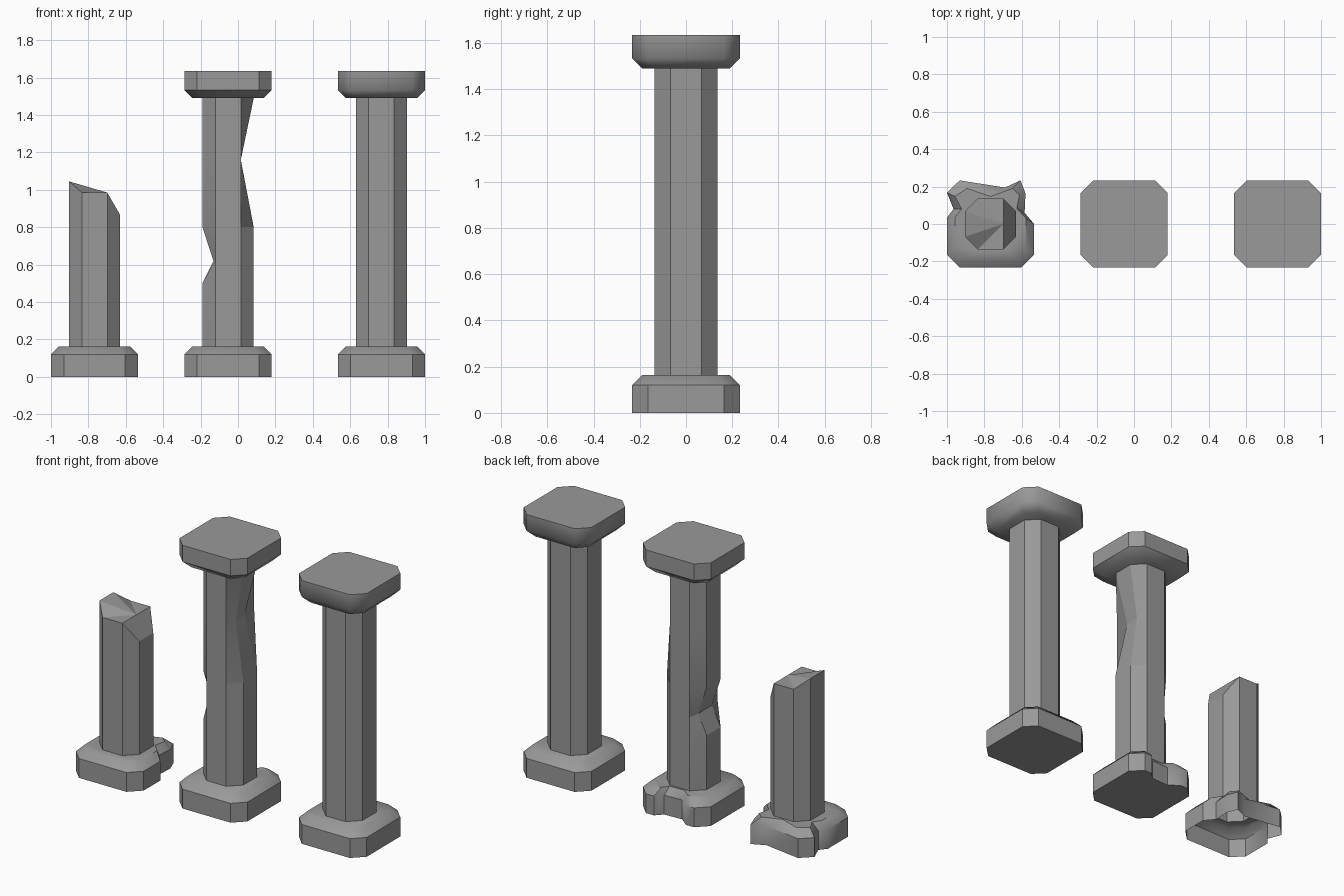
import bpy
import bmesh
import math

cube = bpy.data.objects.get("Cube")
if cube:
    bpy.data.objects.remove(cube, do_unlink=True)

stone = bpy.data.materials.new("grey_stone")
stone.use_nodes = True
GREY = (0.32, 0.32, 0.32, 1)
stone.diffuse_color = GREY
stone.node_tree.nodes["Principled BSDF"].inputs["Base Color"].default_value = GREY

# Heights and half widths shared by the three columns
BASE_RIM, BASE_TOP = 0.12, 0.163
CAP_BOTTOM, CAP_RIM, CAP_TOP = 1.49, 1.533, 1.635


def octagon(half, flat):
    """Square outline with cut corners, anticlockwise from the right side."""
    quarter = [(half, -flat), (half, flat)]
    points = []
    for turn in range(4):
        points += quarter
        quarter = [(-y, x) for x, y in quarter]
    return points


OUTER = octagon(0.233, 0.165)
INNER = octagon(0.19, 0.132)
SHAFT = octagon(0.137, 0.068)


def loft(bm, rings):
    """Join equal rings of 3D points with side faces; return the vertex rings."""
    loops = [[bm.verts.new(p) for p in ring] for ring in rings]
    for low, high in zip(loops, loops[1:]):
        for i in range(len(low)):
            j = (i + 1) % len(low)
            bm.faces.new((low[i], low[j], high[j], high[i]))
    return loops


def level(outline, z):
    return [(x, y, z) for x, y in outline]


def cap(bm, loops):
    bm.faces.new(loops[0][::-1])
    bm.faces.new(loops[-1])


def finish(bm, name, x, angle):
    bm.normal_update()
    mesh = bpy.data.meshes.new(name)
    bm.to_mesh(mesh)
    bm.free()
    mesh.materials.append(stone)
    obj = bpy.data.objects.new(name, mesh)
    obj.location.x = x
    bpy.context.collection.objects.link(obj)
    bpy.ops.object.select_all(action='DESELECT')
    obj.select_set(True)
    bpy.context.view_layer.objects.active = obj
    bpy.ops.object.shade_smooth_by_angle(angle=math.radians(angle))


def solid(name, x, rings, angle=40):
    bm = bmesh.new()
    cap(bm, loft(bm, rings))
    finish(bm, name, x, angle)


def base(name, x, outer=OUTER, inner=INNER):
    solid(name, x, [level(outer, 0), level(outer, BASE_RIM), level(inner, BASE_TOP)])


def capital(name, x, angle=40):
    solid(name, x, [level(INNER, CAP_BOTTOM), level(OUTER, CAP_RIM),
                    level(OUTER, CAP_TOP)], angle)


# Whole column
X_WHOLE, X_WORN, X_BROKEN = 0.767, -0.053, -0.767
base("whole_base", X_WHOLE)
solid("whole_shaft", X_WHOLE, [level(SHAFT, BASE_TOP), level(SHAFT, CAP_BOTTOM)])
capital("whole_capital", X_WHOLE, 50)

# Worn column: base chipped at the back, shaft notched on both sides
chip_outer = [(0.11, 0.233), (0.07, 0.19), (-0.05, 0.185), (-0.11, 0.233)]
chip_inner = [(0.09, 0.19), (0.06, 0.15), (-0.04, 0.147), (-0.09, 0.19)]
base("worn_base", X_WORN, OUTER[:3] + chip_outer + OUTER[3:],
     INNER[:3] + chip_inner + INNER[3:])


def notched(z, side, x, y):
    """Shaft ring whose two corners on one side are pushed inward."""
    return [(x, math.copysign(y, py), z) if px * side > 0.1 else (px, py, z)
            for px, py in SHAFT]


solid("worn_shaft", X_WORN, [
    level(SHAFT, BASE_TOP), level(SHAFT, 0.5), notched(0.62, -1, -0.078, 0.067),
    level(SHAFT, 0.8), notched(1.16, 1, 0.068, 0.045), level(SHAFT, CAP_BOTTOM)], 20)
capital("worn_capital", X_WORN)

# Broken column: hollow base with bites out of three sides
rim = [(0.233, -0.163), (0.233, 0), (0.182, 0.06), (0.187, 0.163), (0.16, 0.233),
       (0.077, 0.195), (-0.165, 0.233), (-0.233, 0.168), (-0.198, 0.08),
       (-0.233, 0.035), (-0.233, -0.163), (-0.163, -0.233), (0.163, -0.233)]
ledge = [(0.19, -0.13), (0.19, 0.03), (0.14, 0.083), (0.155, 0.155), (0.117, 0.19),
         (0, 0.147), (-0.125, 0.19), (-0.19, 0.148), (-0.155, 0.08),
         (-0.19, 0.035), (-0.19, -0.13), (-0.13, -0.19), (0.13, -0.19)]
bm = bmesh.new()
loops = loft(bm, [level(rim, 0), level(rim, BASE_RIM), level(ledge, BASE_TOP)])
hole = [bm.verts.new(p) for p in level(SHAFT, BASE_TOP)]
edges = [bm.edges.new((hole[i - 1], hole[i])) for i in range(len(hole))]
edges += [bm.edges.get((loops[-1][i - 1], loops[-1][i])) for i in range(len(rim))]
bmesh.ops.triangle_fill(bm, use_beauty=True, edges=edges, normal=(0, 0, 1))
finish(bm, "broken_base", X_BROKEN, 40)

# Broken shaft: jagged top fanned from an off-centre point, open below
bm = bmesh.new()
top = [(x, y, 0.865 if x > 0.1 else 1.045 if x < -0.1 else 0.985) for x, y in SHAFT]
bottom_loop, top_loop = loft(bm, [level(SHAFT, BASE_TOP), top])
peak = bm.verts.new((0.068, 0, 0.985))
for i in range(len(top_loop)):
    bm.faces.new((top_loop[i - 1], top_loop[i], peak))
finish(bm, "broken_shaft", X_BROKEN, 10)
